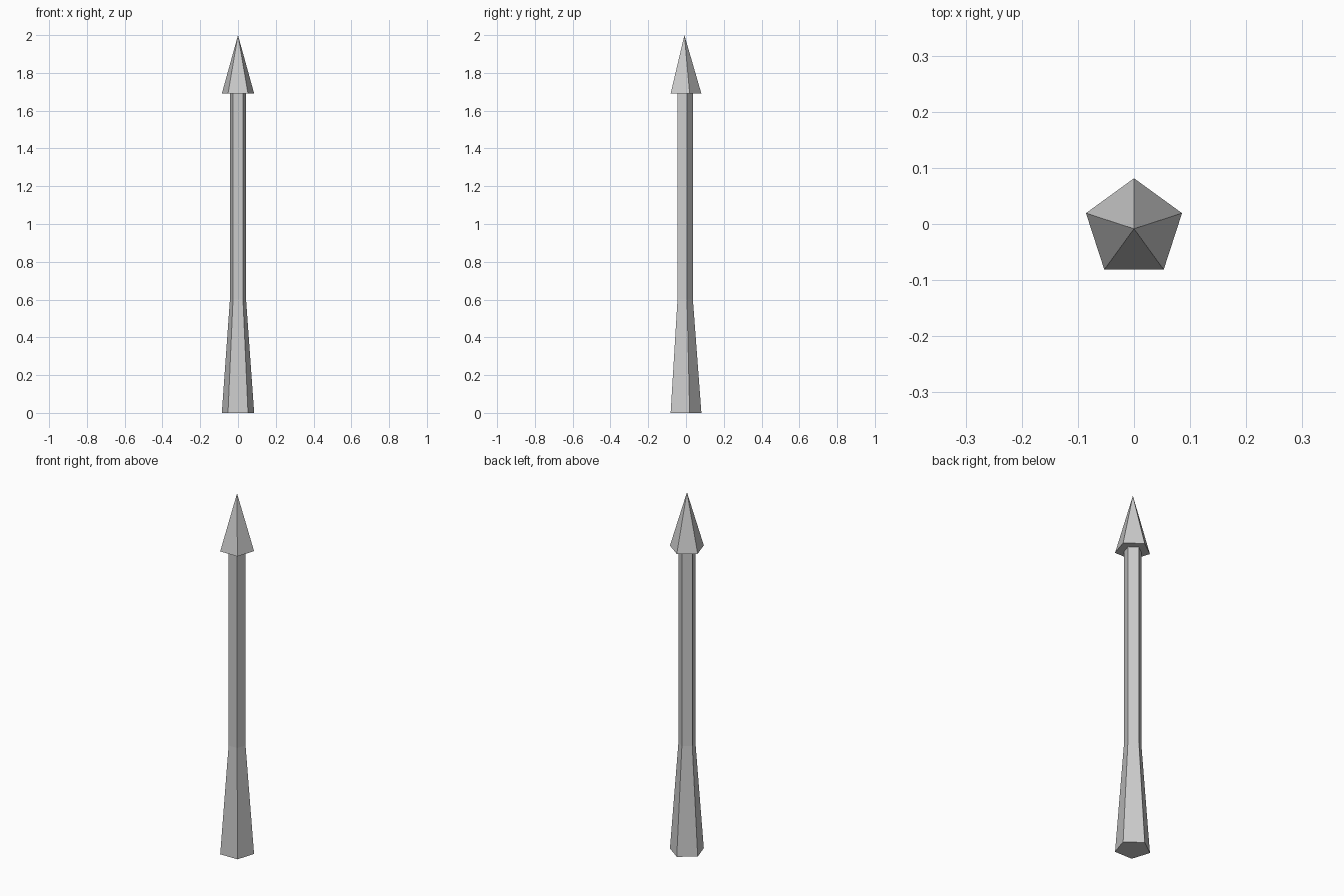
import bpy, bmesh, math

if "Cube" in bpy.data.objects:
    bpy.data.objects.remove(bpy.data.objects["Cube"])

SIDES = 5
CENTRE_Y = -0.0085   # pentagon centre, so its bounds are centred on y = 0


def lathe(name, profile, cap_bottom=False):
    """Five-sided solid from (radius, z) points; radius 0 makes a tip."""
    bm = bmesh.new()
    rings = []
    for r, z in profile:
        if r == 0:
            rings.append([bm.verts.new((0, 0, z))] * SIDES)
            continue
        angles = [math.pi / 2 + math.tau * i / SIDES for i in range(SIDES)]
        rings.append([bm.verts.new((r * math.cos(a), r * math.sin(a), z)) for a in angles])
    for low, high in zip(rings, rings[1:]):
        for i in range(SIDES):
            j = (i + 1) % SIDES
            corners = [low[i], low[j], high[j], high[i]]
            bm.faces.new(list(dict.fromkeys(corners)))
    if cap_bottom:
        bm.faces.new(rings[0][::-1])
    mesh = bpy.data.meshes.new(name)
    bm.to_mesh(mesh)
    bm.free()
    obj = bpy.data.objects.new(name, mesh)
    obj.location.y = CENTRE_Y
    bpy.context.collection.objects.link(obj)
    return obj


# Post with a flared foot
lathe("post", [(0.09, 0), (0.045, 0.6), (0.045, 1.69)], cap_bottom=True)

# Pointed head with an overhanging underside
lathe("pointed_head", [(0.045, 1.69), (0.09, 1.69), (0, 2.0)])
